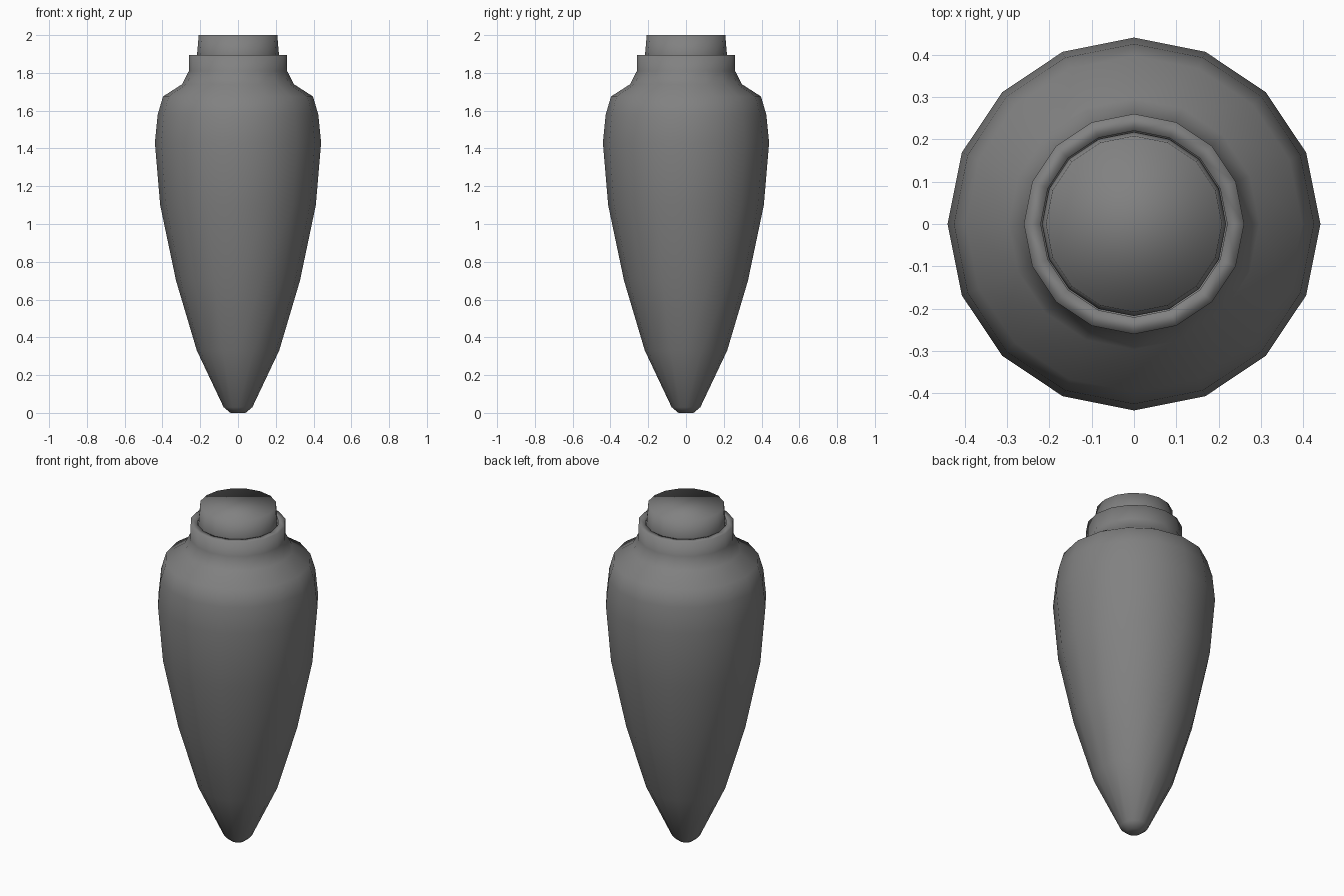
import bpy
import bmesh
from math import cos, sin, tau

cube = bpy.data.objects.get("Cube")
if cube:
    bpy.data.objects.remove(cube, do_unlink=True)

SIDES = 16

grey = bpy.data.materials.new("dark_grey")
grey.use_nodes = True
colour = (0.22, 0.22, 0.22, 1)
grey.diffuse_color = colour
grey.node_tree.nodes["Principled BSDF"].inputs["Base Color"].default_value = colour


def lathe(name, profile):
    """Turn a (radius, height) profile, bottom to top, into a closed smooth solid."""
    bm = bmesh.new()
    rings = [[bm.verts.new((r * cos(tau * i / SIDES), r * sin(tau * i / SIDES), z))
              for i in range(SIDES)] for r, z in profile]
    for low, high in zip(rings, rings[1:]):
        for i in range(SIDES):
            j = (i + 1) % SIDES
            bm.faces.new((low[i], low[j], high[j], high[i]))
    bm.faces.new(rings[0][::-1])
    bm.faces.new(rings[-1])
    for face in bm.faces:
        face.smooth = True
    mesh = bpy.data.meshes.new(name)
    bm.to_mesh(mesh)
    bm.free()
    mesh.materials.append(grey)
    obj = bpy.data.objects.new(name, mesh)
    bpy.context.collection.objects.link(obj)
    return obj


# Tapering body, shoulder, neck and the inside of the mouth
lathe("vessel_body", [
    (0.04, 0.0), (0.076, 0.03), (0.218, 0.33), (0.328, 0.7), (0.412, 1.1),
    (0.44, 1.43), (0.425, 1.58), (0.397, 1.675), (0.296, 1.74), (0.26, 1.81),
    (0.26, 1.895), (0.22, 1.895), (0.22, 1.8),
])

# Plug standing in the mouth
lathe("stopper", [(0.218, 1.81), (0.217, 1.895), (0.208, 2.0)])
